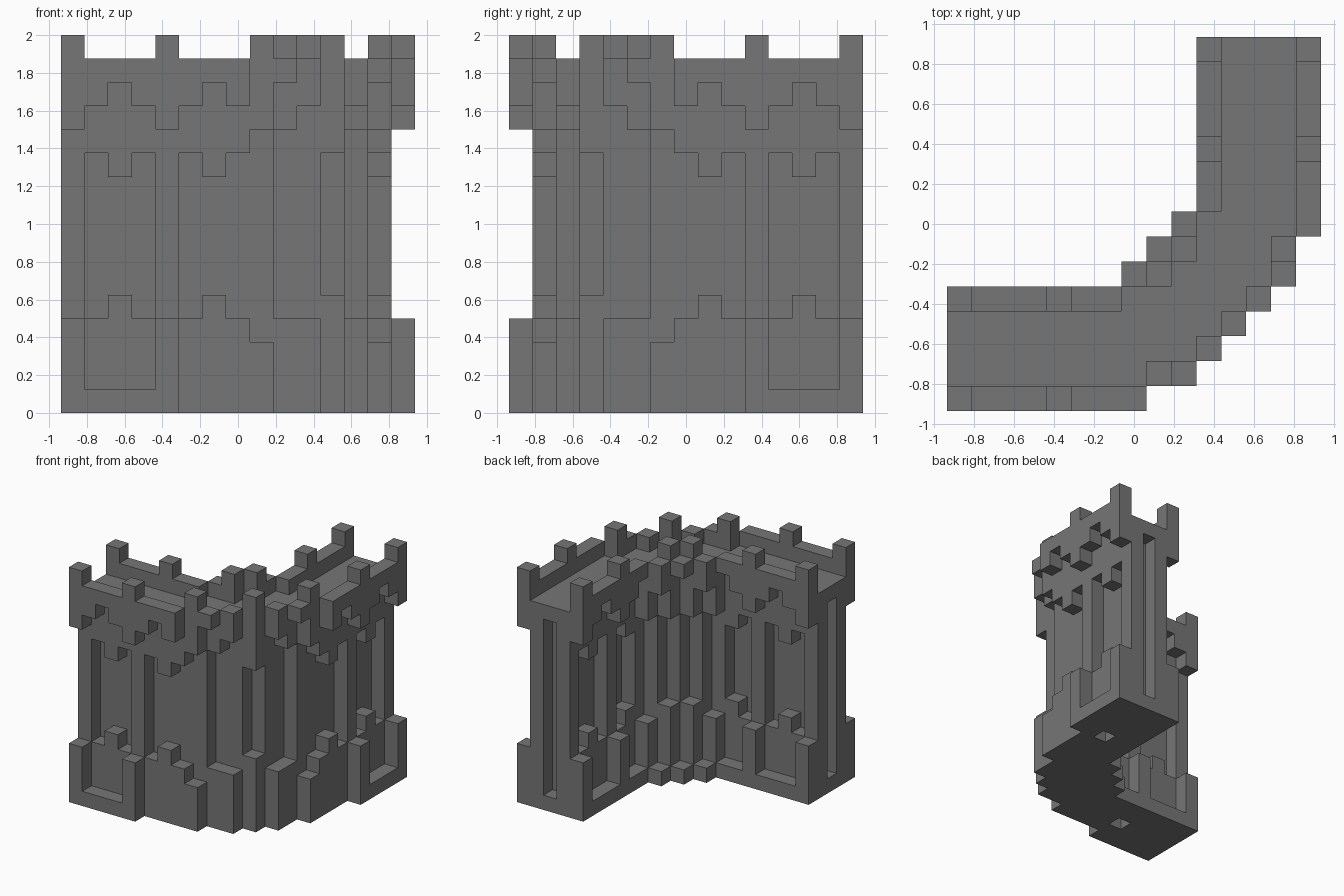
import bpy, bmesh
from mathutils import Vector

if "Cube" in bpy.data.objects:
    bpy.data.objects.remove(bpy.data.objects["Cube"], do_unlink=True)

U = 0.125          # block size
N = 15             # blocks along each side

stone = bpy.data.materials.new("grey_stone")
stone.use_nodes = True
grey = (0.18, 0.18, 0.18, 1)
stone.diffuse_color = grey
stone.node_tree.nodes["Principled BSDF"].inputs["Base Color"].default_value = grey

parts = {"base": set(), "wall_body": set(), "battlement": set()}


def column(part, i, j, low, high):
    """Stack blocks on one cell and on its twin across the corner diagonal."""
    for k in range(low, high):
        parts[part].add((i, j, k))
        parts[part].add((N - 1 - j, N - 1 - i, k))


# Wall body: thin panels with thicker piers at the end and the middle
for i in range(7):
    column("wall_body", i, 2, 0, 14)
for i in (0, 4):
    for j in (1, 3):
        column("wall_body", i, j, 0, 14)
# Stepped corner of the body, given as first and last row of each column
for i, (first, last) in {7: (2, 3), 8: (2, 4), 9: (3, 5), 10: (3, 6), 11: (4, 7)}.items():
    for j in range(first, last + 1):
        column("wall_body", i, j, 0, 14)
# Slot in each end face, hollow shaft in each middle pier
for i, low, high in ((0, 1, 13), (4, 0, 13)):
    for k in range(low, high):
        parts["wall_body"].discard((i, 2, k))
        parts["wall_body"].discard((12, 14 - i, k))

# Base: ledges and posts on both sides of the straight wall
for i in range(5):
    for j in (0, 4):
        column("base", i, j, 0, 4 if i in (0, 4) else 1)
for i in (5, 6):
    column("base", i, 4, 0, 1)
# Stepped plinth and the corbels under the floor
for i, plinth, corbel in ((1, 4, 11), (2, 5, 10), (3, 4, 11), (5, 4, 11), (6, 5, 10)):
    for j in (1, 3):
        column("base", i, j, 0, plinth)
        column("battlement", i, j, corbel, 14)
# Corner plinth, outside then inside
for i, j, top in ((7, 1, 4), (8, 1, 3), (9, 2, 4), (10, 2, 4), (11, 3, 5),
                  (7, 4, 4), (8, 5, 5), (7, 5, 1), (8, 6, 1)):
    column("base", i, j, 0, top)

# Parapets with merlons on the straight wall
for j in (0, 4):
    for i, low in enumerate((12, 13, 14, 13, 12, 13, 14)):
        column("battlement", i, j, low, 16 if i in (0, 4) else 15)
# Corner parapet and corbels, outside then inside
for i, j, low, top in ((7, 0, 13, 15), (7, 1, 11, 14), (8, 1, 12, 16), (9, 1, 14, 15),
                       (9, 2, 12, 14), (10, 2, 13, 15), (11, 3, 11, 16),
                       (7, 4, 11, 14), (7, 5, 13, 15), (8, 5, 11, 16), (8, 6, 14, 15)):
    column("battlement", i, j, low, top)

solid = set().union(*parts.values())


def build(name, cells):
    """Skin the blocks of one part, leaving out faces against other blocks."""
    bm = bmesh.new()
    corners = {}

    def vert(p):
        key = tuple(round(c) for c in p)
        if key not in corners:
            corners[key] = bm.verts.new(((key[0] - N / 2) * U, (key[1] - N / 2) * U, key[2] * U))
        return corners[key]

    for cell in sorted(cells):
        for axis in range(3):
            for side in (0, 1):
                n = Vector((0, 0, 0))
                n[axis] = 2 * side - 1
                if tuple(round(c) for c in Vector(cell) + n) in solid:
                    continue
                a, b = Vector((0, 0, 0)), Vector((0, 0, 0))
                a[(axis + 1) % 3] = 1
                b[(axis + 2) % 3] = 1
                o = Vector(cell)
                o[axis] += side
                ring = [o, o + a, o + a + b, o + b]
                bm.faces.new([vert(p) for p in (ring if side else ring[::-1])])
    # Join neighbouring coplanar faces into clean flat panels
    bmesh.ops.dissolve_limit(bm, angle_limit=0.01, verts=bm.verts[:], edges=bm.edges[:])
    mesh = bpy.data.meshes.new(name)
    bm.to_mesh(mesh)
    bm.free()
    mesh.materials.append(stone)
    bpy.context.scene.collection.objects.link(bpy.data.objects.new(name, mesh))


for name, cells in parts.items():
    if name != "wall_body":
        cells -= parts["wall_body"]
    build(name, cells)
